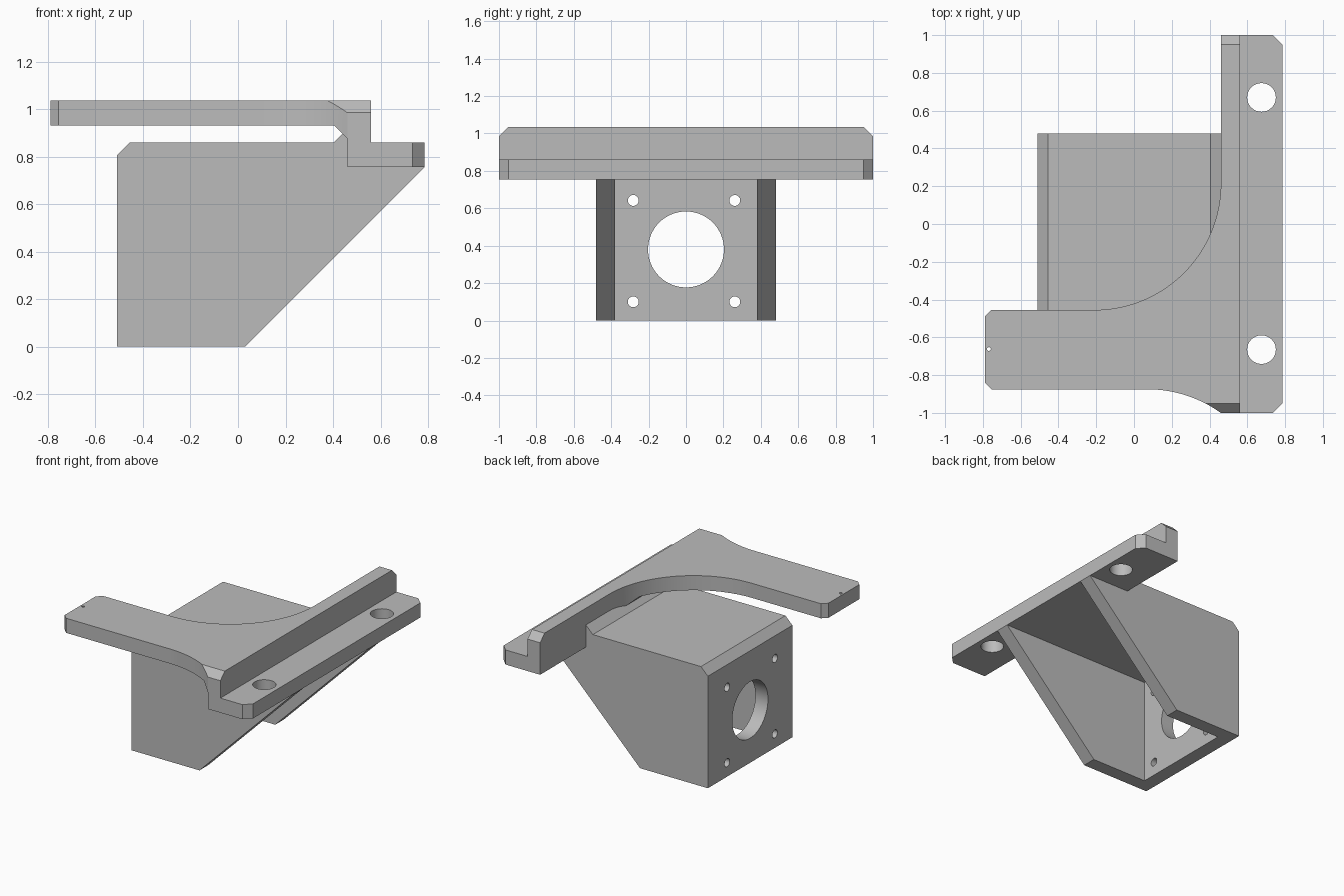
import bpy, bmesh
from math import sin, cos, radians, pi
from mathutils import Vector

if "Cube" in bpy.data.objects:
    bpy.data.objects.remove(bpy.data.objects["Cube"], do_unlink=True)

grey = bpy.data.materials.new("plain grey")
grey.use_nodes = True
grey.diffuse_color = (0.5, 0.5, 0.5, 1)
grey.node_tree.nodes["Principled BSDF"].inputs["Base Color"].default_value = (0.5, 0.5, 0.5, 1)

PLACE = {"x": lambda a, b, d: (d, a, b),
         "y": lambda a, b, d: (a, d, b),
         "z": lambda a, b, d: (a, b, d)}


def prism(name, points, axis, low, high):
    """Extrude a flat outline along an axis."""
    place = PLACE[axis]
    bm = bmesh.new()
    face = bm.faces.new([bm.verts.new(place(a, b, low)) for a, b in points])
    new = bmesh.ops.extrude_face_region(bm, geom=[face])["geom"]
    verts = [v for v in new if isinstance(v, bmesh.types.BMVert)]
    bmesh.ops.translate(bm, verts=verts, vec=Vector(place(0, 0, high - low)))
    bmesh.ops.recalc_face_normals(bm, faces=bm.faces)
    mesh = bpy.data.meshes.new(name)
    bm.to_mesh(mesh)
    bm.free()
    mesh.materials.append(grey)
    obj = bpy.data.objects.new(name, mesh)
    bpy.context.collection.objects.link(obj)
    return obj


def arc(cx, cy, r, start, end, steps):
    angles = [radians(start + (end - start) * i / steps) for i in range(steps + 1)]
    return [(cx + r * cos(t), cy + r * sin(t)) for t in angles]


def combine(target, other, operation):
    """Apply a boolean and discard the helper."""
    mod = target.modifiers.new("cut", "BOOLEAN")
    mod.operation, mod.solver, mod.object = operation, "EXACT", other
    bpy.context.view_layer.objects.active = target
    bpy.ops.object.modifier_apply(modifier=mod.name)
    bpy.data.objects.remove(other, do_unlink=True)


def drill(target, a, b, r, axis, low, high):
    steps = 64 if r > 0.1 else 32
    circle = arc(a, b, r, 0, 360, steps)[:-1]
    combine(target, prism("drill", circle, axis, low, high), "DIFFERENCE")


# Stepped top plate: arm, riser and mounting flange in one section
plate = prism("mounting_arm", [
    (-0.9, 0.93), (0.405, 0.93), (0.46, 0.875), (0.46, 0.755), (0.9, 0.755),
    (0.9, 0.86), (0.56, 0.86), (0.56, 1.035), (-0.9, 1.035)], "y", -1.2, 1.2)

# Plan outline with swept corners
outline = [(0.735, -1), (0.785, -0.95), (0.785, 0.95), (0.735, 1), (0.46, 1)]
outline += arc(-0.21, 0.215, 0.67, 0, -90, 32)
outline += [(-0.755, -0.455), (-0.79, -0.49), (-0.79, -0.84), (-0.755, -0.875)]
outline += arc(0.07, -1.545, 0.67, 90, 56, 14) + [(0.46, -1)]
combine(plate, prism("plan", outline, "z", 0.5, 1.5), "INTERSECT")

# Bevelled upper ends of the riser
ends = [(-1.2, 0.5), (1.2, 0.5), (1.2, 0.785), (0.9, 1.085), (-0.9, 1.085), (-1.2, 0.785)]
combine(plate, prism("ends", ends, "x", -1.2, 1.2), "INTERSECT")

# Screw holes in the flange and pin hole in the arm
for y in (-0.665, 0.67):
    drill(plate, 0.675, y, 0.076, "z", 0.5, 1.5)
drill(plate, -0.768, -0.662, 0.01, "z", 0.5, 1.5)

# Hollow box with sloping side cheeks
box = prism("bracket", [
    (-0.51, 0), (0.03, 0), (0.785, 0.755), (0.5, 0.8), (0.5, 0.955),
    (0.405, 0.86), (-0.455, 0.86), (-0.51, 0.805)], "y", -0.48, 0.48)
cavity = [(-0.41, -1), (1, -1), (1, 0.755), (-0.41, 0.755)]
combine(box, prism("cavity", cavity, "y", -0.38, 0.38), "DIFFERENCE")

# Shaft opening and four bolt holes in the end wall
drill(box, 0, 0.38, 0.203, "x", -0.7, -0.3)
for y in (-0.282, 0.261):
    for z in (0.1, 0.642):
        drill(box, y, z, 0.029, "x", -0.7, -0.3)

# Join into one solid
combine(box, plate, "UNION")
bpy.ops.object.select_all(action="DESELECT")
box.select_set(True)
bpy.context.view_layer.objects.active = box
bpy.ops.object.shade_smooth_by_angle(angle=pi / 6)
